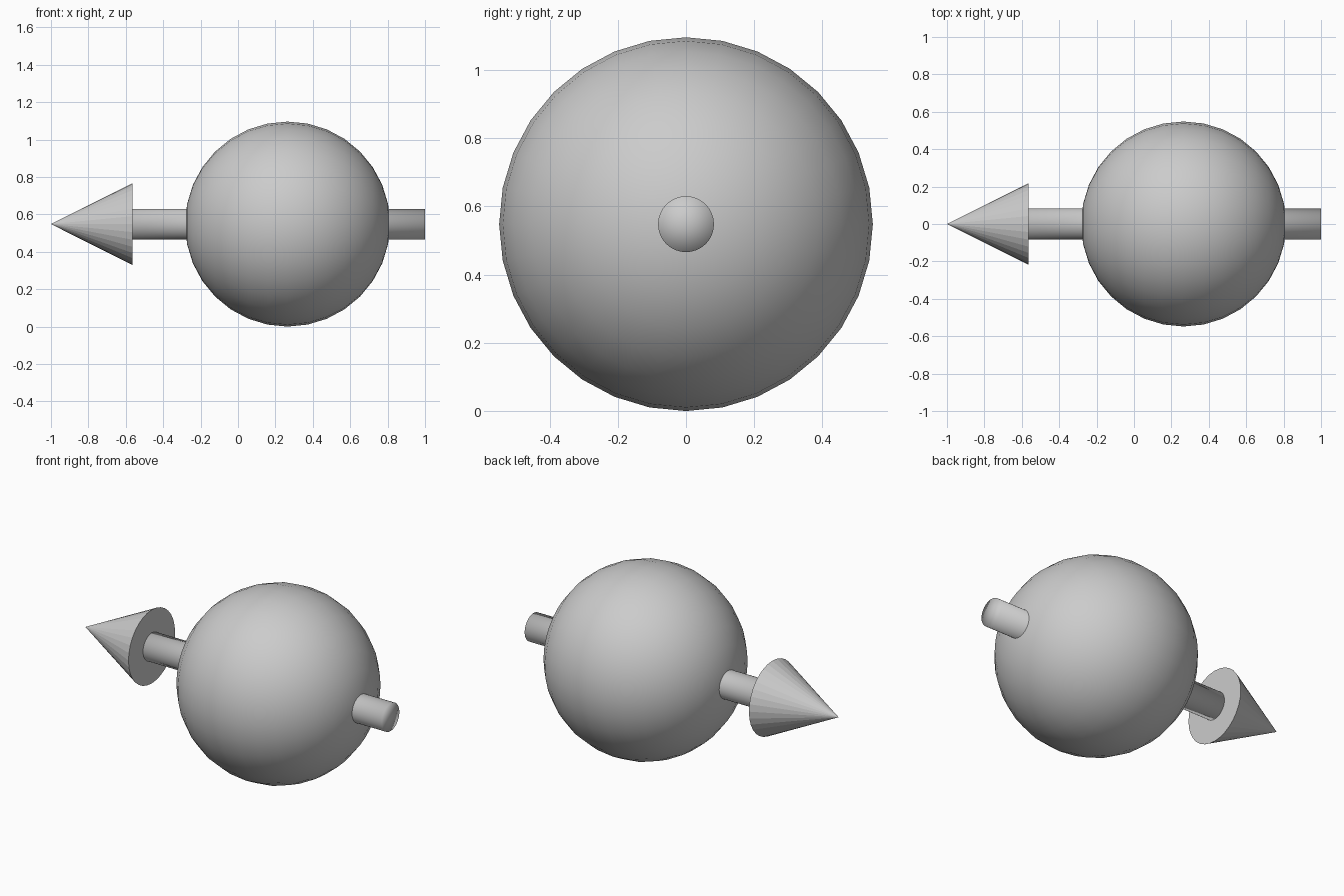
import bpy
from math import pi

if "Cube" in bpy.data.objects:
    bpy.data.objects.remove(bpy.data.objects["Cube"])

CZ = 0.548            # height of the shared axis
ALONG_X = (0, pi / 2, 0)


def finish(name, smooth):
    ob = bpy.context.object
    ob.name = name
    if smooth:
        bpy.ops.object.shade_smooth()
    return ob


# Ball, poles on the shaft axis
bpy.ops.mesh.primitive_uv_sphere_add(segments=32, ring_count=16, radius=0.548,
                                     location=(0.265, 0, CZ), rotation=ALONG_X)
finish("ball", True)

# Shaft running through the ball, smooth over its fan cap
x0, x1 = -0.565, 1.0
bpy.ops.mesh.primitive_cylinder_add(vertices=32, radius=0.082, depth=x1 - x0,
                                    end_fill_type='TRIFAN',
                                    location=((x0 + x1) / 2, 0, CZ), rotation=ALONG_X)
finish("shaft", True)

# Faceted arrow head pointing to -x
bpy.ops.mesh.primitive_cone_add(vertices=32, radius1=0.218, radius2=0, depth=0.435,
                                location=(-1 + 0.435 / 2, 0, CZ), rotation=(0, -pi / 2, 0))
finish("arrow_head", False)
